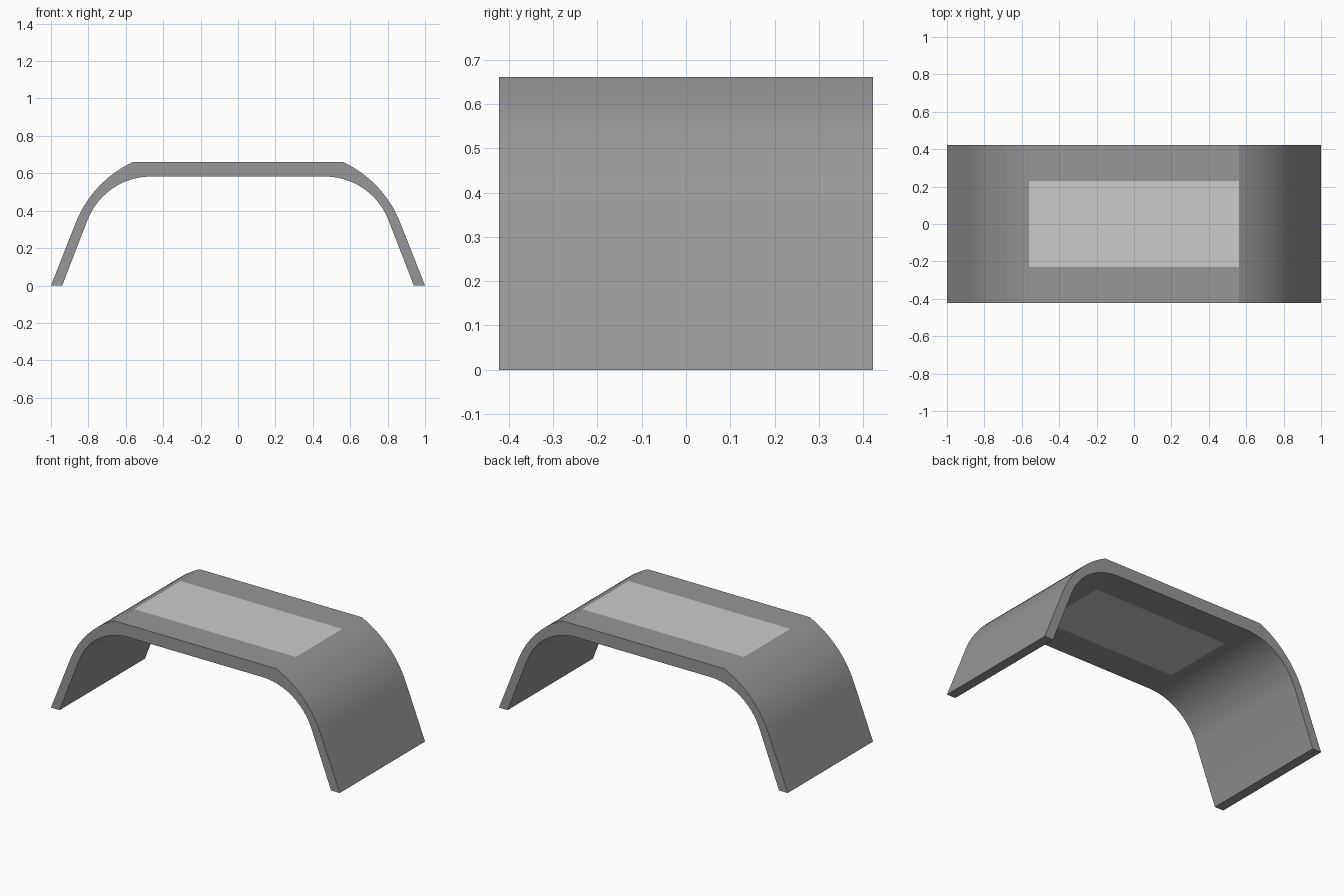
import bpy, bmesh
from math import cos, sin, radians

if "Cube" in bpy.data.objects:
    bpy.data.objects.remove(bpy.data.objects["Cube"])

SEG = 12


def half_profile(foot_x, centre, radius, end_angle):
    """Foot point, then an arc from the leg up to the flat top (right side)."""
    pts = [(foot_x, 0.0)]
    for i in range(SEG + 1):
        a = radians(21 + (end_angle - 21) * i / SEG)
        pts.append((centre[0] + radius * cos(a), centre[1] + radius * sin(a)))
    return pts


def mirrored(pts):
    return pts + [(-x, z) for x, z in reversed(pts)]


def material(name, value):
    m = bpy.data.materials.new(name)
    m.diffuse_color = (value, value, value, 1)
    m.use_nodes = True
    m.node_tree.nodes["Principled BSDF"].inputs["Base Color"].default_value = m.diffuse_color
    return m


# Outer and inner outlines of the arch, both running right foot to left foot
outer = mirrored(half_profile(1.0, (0.306, 0.1135), 0.604, 65))
inner = mirrored(half_profile(0.94, (0.465, 0.219), 0.364, 90))
n = len(outer)
top = n // 2 - 1          # index of the flat top span

mesh = bpy.data.meshes.new("arched_table")
mesh.materials.append(material("body_grey", 0.31))
mesh.materials.append(material("panel_light_grey", 0.8))

# Arch shell, sliced along y so the central panel has its own faces
bm = bmesh.new()
rows = []
for y in (-0.422, -0.23, 0.23, 0.422):
    rows.append([[bm.verts.new((x, y, z)) for x, z in line] for line in (outer, inner)])

for r, (a, b) in enumerate(zip(rows, rows[1:])):
    for side in (0, 1):
        for i in range(n - 1):
            f = bm.faces.new((a[side][i], a[side][i + 1], b[side][i + 1], b[side][i]))
            # Light panel in the middle of the flat top, above and below
            f.material_index = 1 if (r == 1 and i == top) else 0
    # Feet
    for i in (0, n - 1):
        bm.faces.new((a[0][i], a[1][i], b[1][i], b[0][i]))

# Front and back rims
for o, inn in (rows[0], rows[-1]):
    for i in range(n - 1):
        bm.faces.new((o[i], o[i + 1], inn[i + 1], inn[i]))

bmesh.ops.recalc_face_normals(bm, faces=bm.faces)
bm.to_mesh(mesh)
bm.free()

table = bpy.data.objects.new("arched_table", mesh)
bpy.context.collection.objects.link(table)
bpy.context.view_layer.objects.active = table
table.select_set(True)
bpy.ops.object.shade_smooth_by_angle(angle=radians(18))
